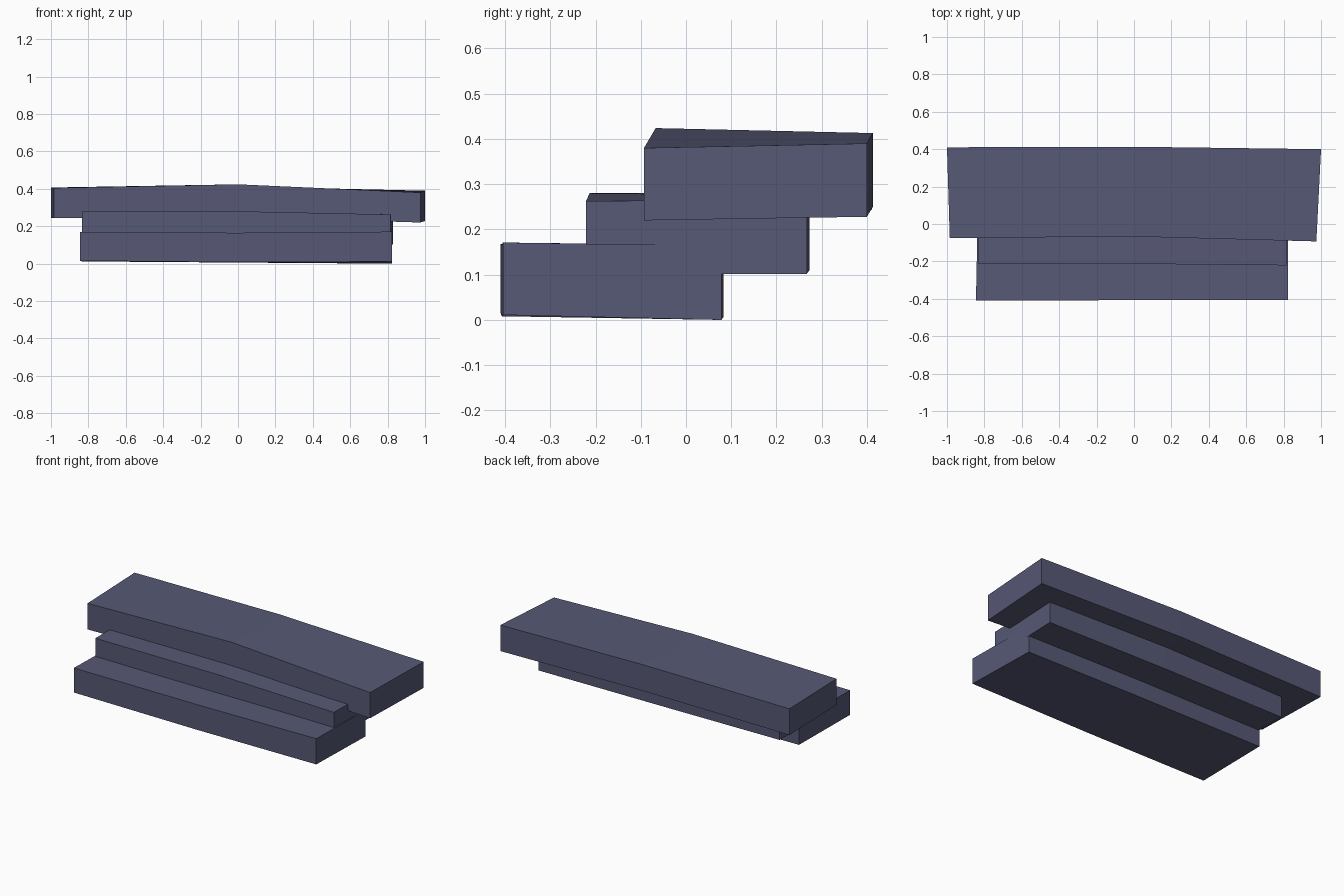
import bpy, bmesh

if "Cube" in bpy.data.objects:
    bpy.data.objects.remove(bpy.data.objects["Cube"])

mat = bpy.data.materials.new("slate blue")
mat.diffuse_color = (0.095, 0.1, 0.18, 1)
mat.use_nodes = True
mat.node_tree.nodes["Principled BSDF"].inputs["Base Color"].default_value = mat.diffuse_color


def slab(name, sections):
    """Loft through sections; each is four corners:
    front bottom, back bottom, back top, front top."""
    bm = bmesh.new()
    rings = [[bm.verts.new(p) for p in s] for s in sections]
    for a, b in zip(rings, rings[1:]):
        for i in range(4):
            j = (i + 1) % 4
            bm.faces.new((a[i], a[j], b[j], b[i]))
    bm.faces.new(rings[0])
    bm.faces.new(rings[-1])
    bmesh.ops.recalc_face_normals(bm, faces=bm.faces[:])
    me = bpy.data.meshes.new(name)
    bm.to_mesh(me)
    bm.free()
    me.materials.append(mat)
    bpy.context.collection.objects.link(bpy.data.objects.new(name, me))


def section(xf, xb, yf, yb, fb, bb, bt, ft):
    """Front/back x and y, then the four corner heights."""
    return [(xf, yf, fb), (xb, yb, bb), (xb, yb, bt), (xf, yf, ft)]


# widest slab, bowed upwards in the middle
slab("top_slab", [
    section(-0.985, -1.0, -0.075, 0.41, 0.243, 0.243, 0.407, 0.405),
    section(0, 0, -0.067, 0.413, 0.25, 0.25, 0.413, 0.424),
    section(0.975, 1.0, -0.093, 0.40, 0.22, 0.228, 0.39, 0.38)])
# slab stepped forward beneath it
slab("middle_slab", [
    section(-0.835, -0.835, -0.212, 0.27, 0.115, 0.115, 0.28, 0.28),
    section(0, 0, -0.213, 0.273, 0.113, 0.11, 0.275, 0.28),
    section(0.815, 0.83, -0.221, 0.267, 0.102, 0.102, 0.265, 0.263)])
# lowest slab at the front
slab("bottom_slab", [
    section(-0.845, -0.835, -0.41, 0.08, 0.015, 0.012, 0.165, 0.168),
    section(0, 0, -0.407, 0.083, 0.008, 0.006, 0.165, 0.165),
    section(0.823, 0.823, -0.405, 0.078, 0.011, 0.0, 0.164, 0.171)])
